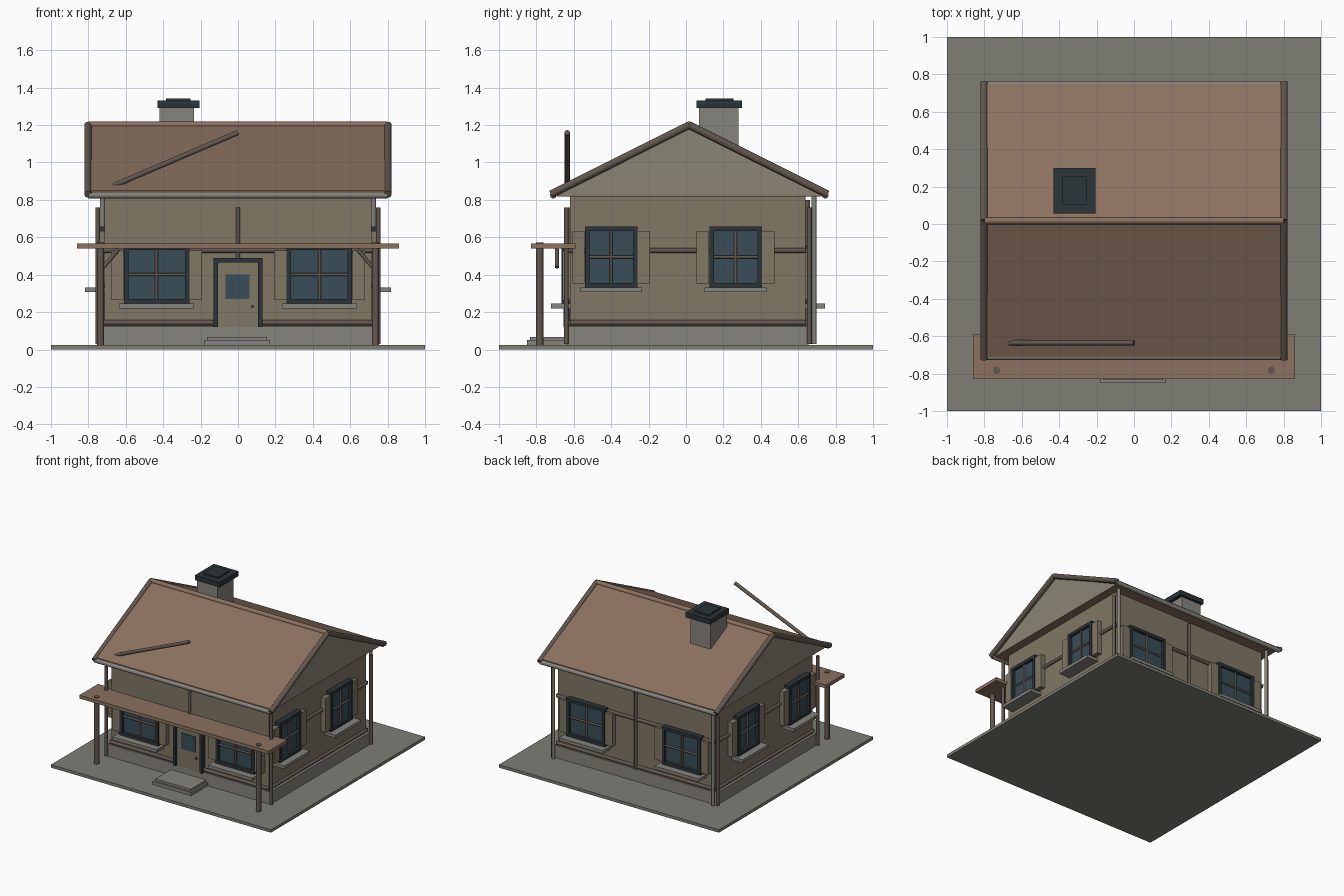
import bpy, bmesh, math
from mathutils import Vector, Matrix

if "Cube" in bpy.data.objects:
    bpy.data.objects.remove(bpy.data.objects["Cube"])


def mat(name, *rgb):
    m = bpy.data.materials.new(name)
    m.diffuse_color = (*rgb, 1)
    m.use_nodes = True
    m.node_tree.nodes["Principled BSDF"].inputs["Base Color"].default_value = m.diffuse_color
    return m


WALL = mat("wall", 0.22, 0.185, 0.13)
GABLE = mat("gable", 0.26, 0.235, 0.18)
ROOF = mat("roof", 0.26, 0.165, 0.115)
TRIM = mat("trim", 0.12, 0.095, 0.075)
GLASS = mat("glass", 0.04, 0.075, 0.095)
DARK = mat("dark", 0.025, 0.035, 0.04)
STONE = mat("stone", 0.24, 0.23, 0.2)
GROUND = mat("ground", 0.21, 0.21, 0.18)
I = Matrix.Identity(4)


def finish(name, bm, m, M=I, smooth=False):
    bmesh.ops.recalc_face_normals(bm, faces=bm.faces)
    me = bpy.data.meshes.new(name)
    bm.to_mesh(me)
    bm.free()
    me.transform(M)
    me.materials.append(m)
    for p in me.polygons:
        p.use_smooth = smooth and len(p.vertices) == 4
    ob = bpy.data.objects.new(name, me)
    bpy.context.collection.objects.link(ob)
    return ob


def box(name, x0, x1, y0, y1, z0, z1, m, M=I):
    bm = bmesh.new()
    bmesh.ops.create_cube(bm, size=1)
    for v in bm.verts:
        v.co = Vector(((x0 + x1) / 2 + v.co.x * (x1 - x0),
                       (y0 + y1) / 2 + v.co.y * (y1 - y0),
                       (z0 + z1) / 2 + v.co.z * (z1 - z0)))
    return finish(name, bm, m, M)


def rod(name, a, b, r, m, M=I):
    a, b = Vector(a), Vector(b)
    d = b - a
    bm = bmesh.new()
    bmesh.ops.create_cone(bm, cap_ends=True, segments=14, radius1=r, radius2=r, depth=d.length)
    R = Matrix.Translation((a + b) / 2) @ d.to_track_quat('Z', 'Y').to_matrix().to_4x4()
    return finish(name, bm, m, M @ R, True)


def prism(name, profile, x0, x1, m):
    # y-z profile extruded along x
    bm = bmesh.new()
    f = bm.faces.new([bm.verts.new((x0, y, z)) for y, z in profile])
    g = bmesh.ops.extrude_face_region(bm, geom=[f])["geom"]
    bmesh.ops.translate(bm, vec=(x1 - x0, 0, 0),
                        verts=[e for e in g if isinstance(e, bmesh.types.BMVert)])
    return finish(name, bm, m)


# Ground, foundation and walls
box("ground_slab", -1, 1, -1, 1, 0, 0.024, GROUND)
box("foundation", -0.74, 0.74, -0.635, 0.655, 0.02, 0.125, STONE)
box("walls", -0.715, 0.715, -0.62, 0.64, 0.1, 0.825, WALL)

# Roof slabs over a full-width gable block
RY, RZ, EF, EB, EZ = 0.017, 1.2, -0.71, 0.745, 0.825
prism("gable_block", [(EF + .02, EZ), (RY, RZ - .012), (EB - .02, EZ)], -0.785, 0.785, GABLE)
prism("roof_front", [(EF, EZ), (RY, RZ - .02), (RY, RZ + .005), (EF, EZ + .025)], -0.8, 0.8, ROOF)
prism("roof_back", [(EB, EZ), (RY, RZ - .02), (RY, RZ + .005), (EB, EZ + .025)], -0.8, 0.8, ROOF)
box("roof_soffit", -0.785, 0.785, EF + .02, EB - .02, EZ - .006, EZ, ROOF)
rod("ridge_cap", (-0.8, RY, RZ), (0.8, RY, RZ), 0.019, ROOF)
for ey, n in ((EF, "front"), (EB, "back")):
    rod(n + "_gutter", (-0.8, ey, EZ), (0.8, ey, EZ), 0.018, STONE)
    for s in (-1, 1):
        rod(n + "_bargeboard", (s * .802, ey - .012 * (1 if ey < 0 else -1), EZ + .005),
            (s * .802, RY, RZ), 0.02, TRIM)
rod("roof_pole", (-0.69, -0.635, 0.865), (0, -0.635, 1.16), 0.014, TRIM)

# Chimney
box("chimney", -0.42, -0.235, 0.07, 0.28, 0.95, 1.3, STONE)
box("chimney_cap", -0.43, -0.205, 0.055, 0.3, 1.29, 1.33, DARK)
box("chimney_top", -0.385, -0.255, 0.105, 0.255, 1.32, 1.342, DARK)

# Corner posts, downspouts and wall battens
for s in (-1, 1):
    rod("front_corner_post", (s * .75, -0.64, 0.03), (s * .75, -0.64, 0.76), 0.013, TRIM)
    rod("back_corner_post", (s * .75, 0.66, 0.03), (s * .75, 0.66, 0.76), 0.013, TRIM)
    rod("downspout", (s * .725, 0.685, 0.03), (s * .725, 0.685, 0.82), 0.013, STONE)
    rod("side_rail", (s * .72, -0.62, 0.53), (s * .72, 0.64, 0.53), 0.014, TRIM)
    rod("side_base_rail", (s * .72, -0.62, 0.143), (s * .72, 0.64, 0.143), 0.014, TRIM)
for y, n in ((-0.625, "front"), (0.645, "back")):
    rod(n + "_base_rail", (-0.72, y, 0.143), (0.72, y, 0.143), 0.014, TRIM)
    rod(n + "_rail", (-0.72, y, 0.53), (0.72, y, 0.53), 0.014, TRIM)
rod("front_batten", (0, -0.625, 0.47), (0, -0.625, 0.76), 0.01, TRIM)
rod("back_batten", (0, 0.65, 0.12), (0, 0.65, 0.8), 0.013, TRIM)


def window(x, y, zc, ang, w, h):
    # local x runs along the wall, local -y points outward
    M = Matrix.Translation((x, y, zc)) @ Matrix.Rotation(math.radians(ang), 4, 'Z')
    a, b, t = w / 2, h / 2, 0.024
    box("window_glass", -a + .01, a - .01, -.022, .01, -b + .01, b - .01, GLASS, M)
    for s in (-1, 1):
        box("window_jamb", *sorted((s * a, s * (a - t))), -.045, .01, -b, b, DARK, M)
        box("window_rail", -a, a, -.045, .01, *sorted((s * b, s * (b - t))), DARK, M)
        box("shutter", *sorted((s * (a + .002), s * (a + .068))), -.04, .005, -b + .02, b - .025, WALL, M)
    rod("mullion", (0, -.03, -b), (0, -.03, b), .008, TRIM, M)
    rod("muntin", (-a, -.03, 0), (a, -.03, 0), .008, TRIM, M)
    box("window_sill", -a - .025, a + .025, -.103, .005, -b - .025, -b, STONE, M)


for s in (-1, 1):
    window(s * .435, -0.62, 0.4, 0, 0.35, 0.31)
    window(s * .435, 0.64, 0.4, 180, 0.35, 0.31)
    for y in (-0.4, 0.265):
        window(s * .715, y, 0.495, s * 90, 0.28, 0.325)

# Front door
box("door", -0.11, 0.11, -0.64, -0.6, 0.12, 0.47, WALL)
for s in (-1, 1):
    box("door_jamb", *sorted((s * .108, s * .132)), -0.655, -0.6, 0.12, 0.49, DARK)
box("door_lintel", -0.132, 0.132, -0.655, -0.6, 0.465, 0.49, DARK)
box("door_glass", -0.068, 0.062, -0.646, -0.6, 0.27, 0.4, GLASS)
rod("door_knob", (0.077, -0.66, 0.23), (0.077, -0.63, 0.23), 0.009, TRIM)

# Porch roof, posts, braces and step
box("porch_roof", -0.86, 0.86, -0.83, -0.59, 0.54, 0.568, ROOF)
for s in (-1, 1):
    rod("porch_post", (s * .735, -0.782, 0.02), (s * .735, -0.782, 0.573), 0.02, TRIM)
    rod("porch_brace", (s * .72, -0.69, 0.44), (s * .64, -0.69, 0.535), 0.011, TRIM)
box("door_step", -0.18, 0.17, -0.85, -0.63, 0.02, 0.05, STONE)
box("door_step_top", -0.165, 0.155, -0.835, -0.63, 0.05, 0.068, STONE)
